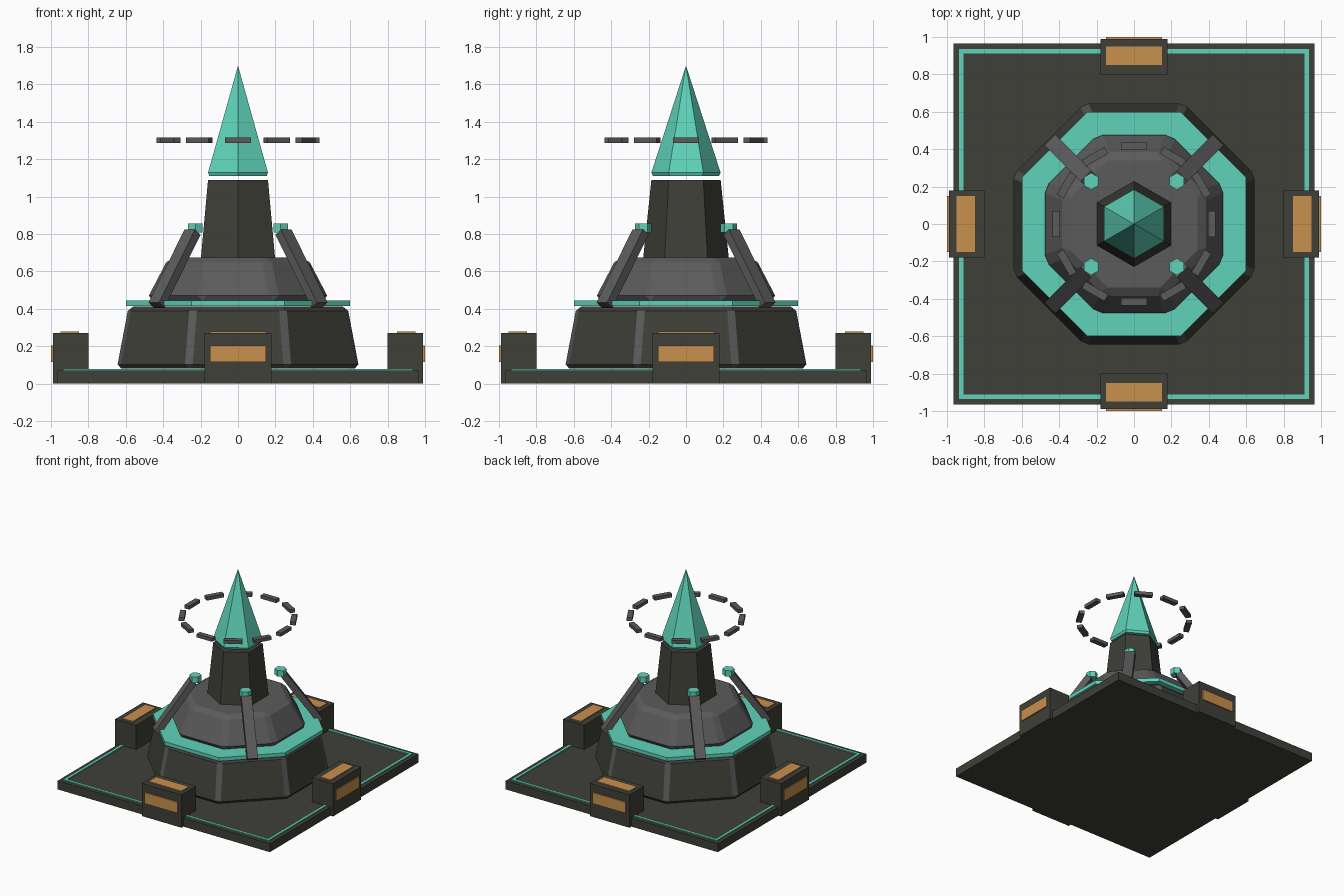
import bpy, bmesh, math
from mathutils import Matrix, Vector

if "Cube" in bpy.data.objects:
    bpy.data.objects.remove(bpy.data.objects["Cube"])


def mat(name, rgb):
    m = bpy.data.materials.new(name)
    m.diffuse_color = (*rgb, 1)
    m.use_nodes = True
    m.node_tree.nodes["Principled BSDF"].inputs["Base Color"].default_value = m.diffuse_color
    return m


DARK = mat("dark_stone", (0.050, 0.050, 0.041))
GREY = mat("grey_metal", (0.105, 0.105, 0.105))
TEAL = mat("teal_glow", (0.115, 0.65, 0.49))
AMBER = mat("amber_panel", (0.58, 0.28, 0.075))


def finish(name, bm, *mats):
    bmesh.ops.recalc_face_normals(bm, faces=bm.faces[:])
    me = bpy.data.meshes.new(name)
    bm.to_mesh(me)
    bm.free()
    for m in mats:
        me.materials.append(m)
    ob = bpy.data.objects.new(name, me)
    bpy.context.collection.objects.link(ob)
    return ob


def box(name, lo, hi, m, xf=Matrix()):
    lo, hi = Vector(lo), Vector(hi)
    bm = bmesh.new()
    bmesh.ops.create_cube(bm, size=1, matrix=xf @ Matrix.Translation((lo + hi) / 2)
                          @ Matrix.Diagonal((*(hi - lo), 1)))
    return finish(name, bm, m)


def loft(n, start, rings, centre=(0, 0), closed=False):
    """Stack of n-sided rings (radius, z); closed joins the last to the first."""
    bm = bmesh.new()
    loops = [[bm.verts.new((centre[0] + r * math.cos(start + math.tau * i / n),
                            centre[1] + r * math.sin(start + math.tau * i / n), z))
              for i in range(n)] for r, z in rings]
    pairs = list(zip(loops, loops[1:]))
    if closed:
        pairs.append((loops[-1], loops[0]))
    else:
        bm.faces.new(loops[0])
        if rings[-1][0] > 0.001:
            bm.faces.new(loops[-1])
    for a, b in pairs:
        for i in range(n):
            j = (i + 1) % n
            bm.faces.new((a[i], a[j], b[j], b[i]))
    bmesh.ops.remove_doubles(bm, verts=bm.verts[:], dist=0.0015)
    return bm


def bevel(bm, width):
    bmesh.ops.recalc_face_normals(bm, faces=bm.faces[:])
    bmesh.ops.bevel(bm, geom=bm.edges[:], offset=width, offset_type='OFFSET',
                    segments=1, profile=0.5, affect='EDGES')


OCT = 1 / math.cos(math.pi / 8)   # apothem to corner radius
E8 = math.pi / 8
HEX = math.pi / 2                 # hexagon corner on the y axis

# Square base with thin teal border line
box("base_plate", (-0.965, -0.965, 0), (0.965, 0.965, 0.07), DARK)
S2 = math.sqrt(2)
finish("base_border", loft(4, math.pi / 4, [(0.912 * S2, 0.069), (0.935 * S2, 0.069),
       (0.935 * S2, 0.078), (0.912 * S2, 0.078)], closed=True), TEAL)

# Four edge blocks with amber panels on top and outer face
for k, side in enumerate(("front", "right", "back", "left")):
    R = Matrix.Rotation(k * math.pi / 2, 4, 'Z')
    box(side + "_block", (-0.18, -0.99, 0), (0.18, -0.80, 0.27), DARK, R)
    box(side + "_block_top_panel", (-0.15, -0.948, 0.269), (0.15, -0.85, 0.278), AMBER, R)
    box(side + "_block_face_panel", (-0.15, -1.0, 0.115), (0.15, -0.991 + 0.002, 0.205), AMBER, R)

# Lower octagonal tier, grey on the chamfered upright corners
bm = loft(8, E8, [(0.648 * OCT, 0.08), (0.585 * OCT, 0.412)])
bevel(bm, 0.024)
for f in bm.faces:
    c = f.calc_center_median()
    turn = (math.atan2(c.y, c.x) - E8) / (math.pi / 4)
    f.material_index = int(abs(turn - round(turn)) < 0.1 and 0.15 < c.z < 0.35
                           and abs(f.normal.z) < 0.5)
finish("lower_tier", bm, DARK, GREY)

# Teal octagonal band
finish("tier_band", loft(8, E8, [(0.44 * OCT, 0.415), (0.6 * OCT, 0.415),
       (0.6 * OCT, 0.445), (0.44 * OCT, 0.445)], closed=True), TEAL)

# Upper octagonal tier
bm = loft(8, E8, [(0.49 * OCT, 0.445), (0.37 * OCT, 0.675)])
bevel(bm, 0.03)
finish("upper_tier", bm, GREY)

# Hexagonal column and floating crystal spike
finish("column", loft(6, HEX, [(0.23, 0.66), (0.185, 1.09)]), DARK)
finish("crystal_spike", loft(6, HEX, [(0.177, 1.11), (0.185, 1.128), (0, 1.70)]), TEAL)

# Leaning struts with teal hexagonal tips on the diagonals
for k, corner in enumerate(("back_right", "back_left", "front_left", "front_right")):
    a = math.pi / 4 + k * math.pi / 2
    p, q = Vector((0.616, 0, 0.42)), Vector((0.344, 0, 0.81))
    d = q - p
    tilt = math.atan2(d.x, d.z)
    xf = (Matrix.Rotation(a, 4, 'Z') @ Matrix.Translation(p)
          @ Matrix.Rotation(tilt, 4, 'Y'))
    box(corner + "_strut", (-0.025, -0.04, 0), (0.025, 0.04, d.length), GREY, xf)
    pos = (0.323 * math.cos(a), 0.323 * math.sin(a))
    finish(corner + "_strut_tip", loft(6, HEX, [(0.045, 0.807), (0.045, 0.856)], pos), TEAL)

# Floating ring of twelve small bars
for k in range(12):
    R = Matrix.Rotation(k * math.pi / 6, 4, 'Z')
    box(f"ring_bar_{k + 1}", (-0.07, 0.395, 1.287), (0.07, 0.437, 1.315), GREY, R)
